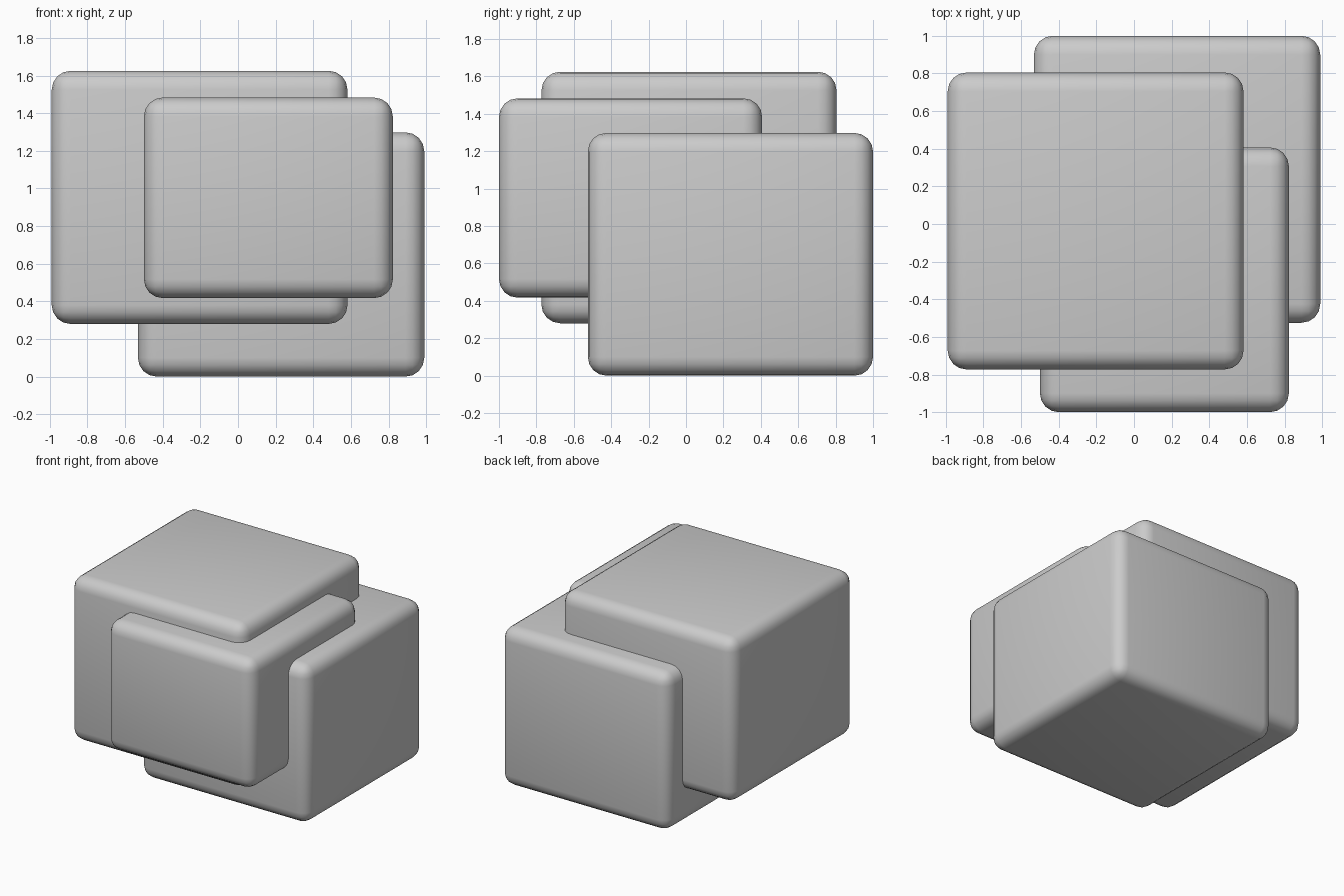
import bpy
from mathutils import Vector

if "Cube" in bpy.data.objects:
    bpy.data.objects.remove(bpy.data.objects["Cube"])


def rounded_block(name, low, high, radius=0.1, segments=4):
    low, high = Vector(low), Vector(high)
    bpy.ops.mesh.primitive_cube_add(size=1, location=(low + high) / 2)
    block = bpy.context.object
    block.name = name
    block.scale = high - low
    bpy.ops.object.transform_apply(location=False, rotation=False, scale=True)
    bevel = block.modifiers.new("rounded_edges", 'BEVEL')
    bevel.width = radius
    bevel.segments = segments
    bpy.ops.object.shade_smooth()
    return block


# Three overlapping rounded blocks
rounded_block("upper_left_block", (-0.99, -0.773, 0.28), (0.582, 0.805, 1.625))
rounded_block("front_block", (-0.50, -1.0, 0.417), (0.823, 0.407, 1.483))
rounded_block("lower_back_block", (-0.532, -0.525, 0.0), (0.99, 1.0, 1.298))
